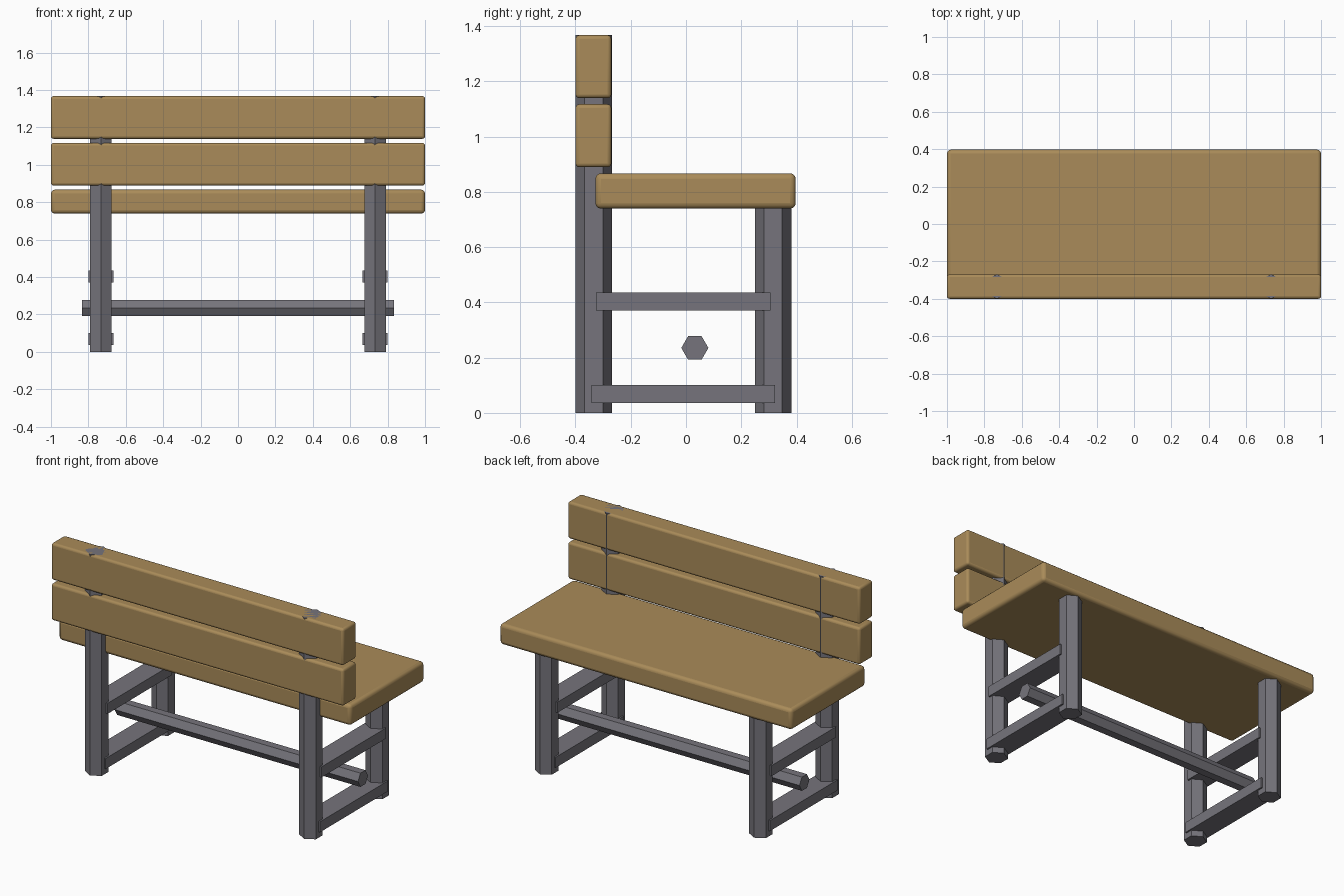
import bpy
from math import pi

if "Cube" in bpy.data.objects:
    bpy.data.objects.remove(bpy.data.objects["Cube"])

def material(name, rgb):
    m = bpy.data.materials.new(name)
    m.diffuse_color = (*rgb, 1)
    m.use_nodes = True
    m.node_tree.nodes["Principled BSDF"].inputs["Base Color"].default_value = m.diffuse_color
    return m

wood = material("wood", (0.40, 0.26, 0.10))
metal = material("dark_metal", (0.18, 0.175, 0.20))

def box(name, lo, hi, mat, bevel=0):
    bpy.ops.mesh.primitive_cube_add(size=1, location=[(a + b) / 2 for a, b in zip(lo, hi)])
    o = bpy.context.object
    o.name = name
    o.scale = [b - a for a, b in zip(lo, hi)]
    bpy.ops.object.transform_apply(location=False, rotation=False, scale=True)
    o.data.materials.append(mat)
    if bevel:
        b = o.modifiers.new("rounded_edges", 'BEVEL')
        b.width = bevel
        b.segments = 3
        bpy.ops.object.shade_smooth_by_angle(angle=0.6)
    return o

def hex_bar(name, loc, radius, length, rot=(0, 0, 0)):
    bpy.ops.mesh.primitive_cylinder_add(vertices=6, radius=radius, depth=length,
                                        location=loc, rotation=rot)
    o = bpy.context.object
    o.name = name
    o.data.materials.append(metal)
    return o

# Wooden seat and two backrest boards
box("seat", (-1, -0.328, 0.739), (1, 0.397, 0.867), wood, 0.02)
for name, z in (("lower_back_board", 0.889), ("upper_back_board", 1.139)):
    box(name, (-1, -0.4, z), (1, -0.27, z + 0.228), wood, 0.014)

# Leg frames at both ends
for side, x in (("left", -0.733), ("right", 0.733)):
    hex_bar(f"{side}_back_leg", (x, -0.334, 0.6835), 0.066, 1.367)
    hex_bar(f"{side}_front_leg", (x, 0.315, 0.39), 0.066, 0.78)
    box(f"{side}_upper_rail", (x - 0.067, -0.325, 0.37), (x + 0.067, 0.305, 0.435), metal)
    box(f"{side}_lower_rail", (x - 0.067, -0.342, 0.036), (x + 0.067, 0.322, 0.101), metal)

# Long stretcher between the frames, corners facing front and back
hex_bar("stretcher", (0, 0.032, 0.235), 0.049, 1.666, (0, pi / 2, 0))
